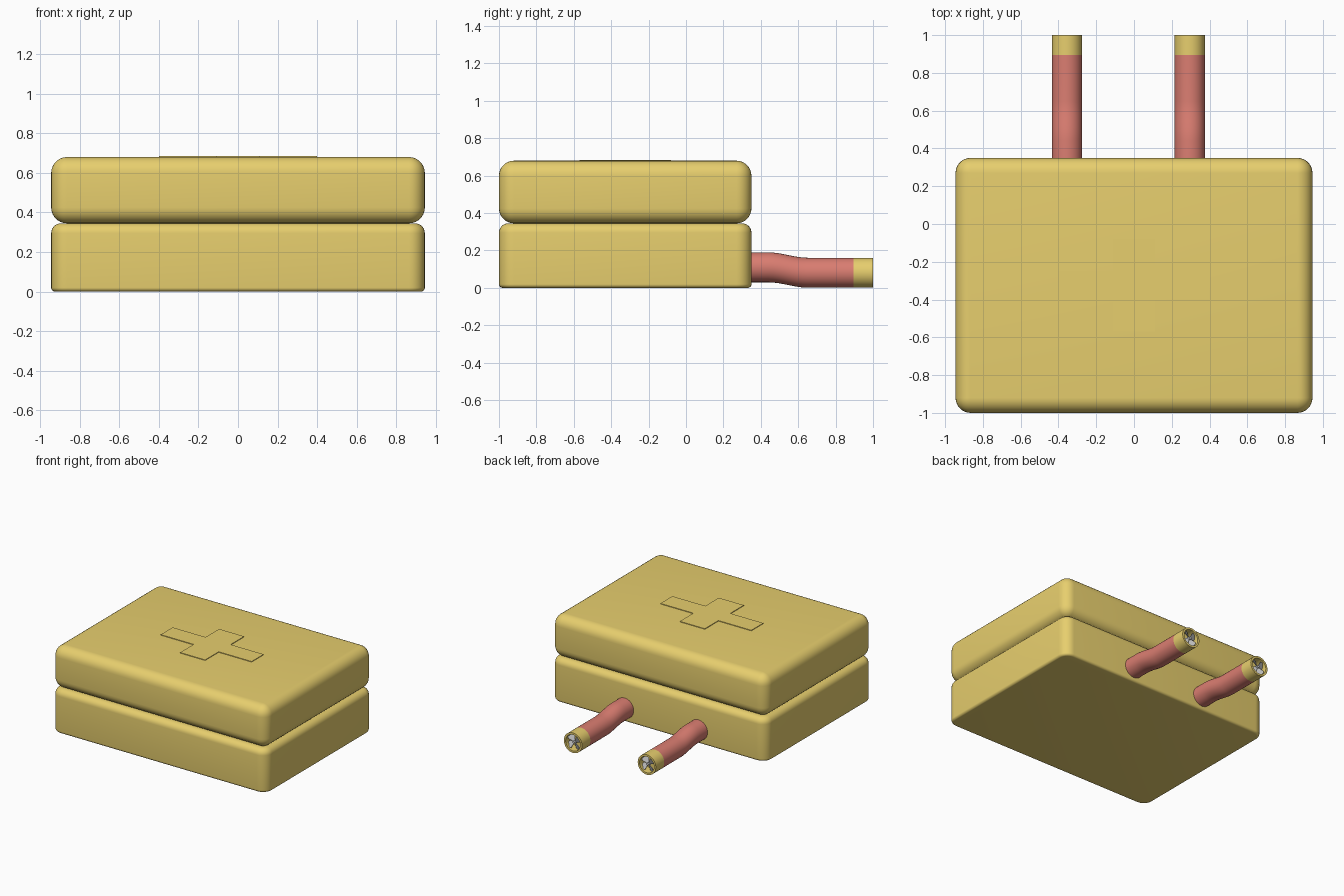
import bpy, bmesh, math
from mathutils import Vector, Matrix

if "Cube" in bpy.data.objects:
    bpy.data.objects.remove(bpy.data.objects["Cube"])


def material(name, rgb):
    m = bpy.data.materials.new(name)
    m.diffuse_color = (*rgb, 1)
    m.use_nodes = True
    m.node_tree.nodes["Principled BSDF"].inputs["Base Color"].default_value = m.diffuse_color
    return m


GOLD = material("gold", (0.80, 0.62, 0.155))
RED = material("red", (0.70, 0.205, 0.165))


def finish(bm, name, mat=None, angle=35):
    bmesh.ops.remove_doubles(bm, verts=bm.verts, dist=0.0004)
    bmesh.ops.recalc_face_normals(bm, faces=bm.faces)
    me = bpy.data.meshes.new(name)
    bm.to_mesh(me)
    bm.free()
    ob = bpy.data.objects.new(name, me)
    bpy.context.collection.objects.link(ob)
    if mat:
        me.materials.append(mat)
    bpy.ops.object.select_all(action='DESELECT')
    ob.select_set(True)
    bpy.context.view_layer.objects.active = ob
    bpy.ops.object.shade_smooth_by_angle(angle=math.radians(angle))
    return ob


def bridge(bm, a, b):
    n = len(a)
    for i in range(n):
        bm.faces.new((a[i], a[(i + 1) % n], b[(i + 1) % n], b[i]))


HX, HY, CY, SEG = 0.945, 0.675, -0.325, 7


def rounded_box(name, z0, z1, r_bottom, r_top, r_corner):
    # stack of inset rounded rectangles, with quarter-round top and bottom rims
    q = [i / SEG * math.pi / 2 for i in range(SEG + 1)]
    prof = [(r_bottom * (1 - math.sin(a)), z0 + r_bottom * (1 - math.cos(a))) for a in q]
    prof += [(r_top * (1 - math.cos(a)), z1 - r_top * (1 - math.sin(a))) for a in q]
    bm = bmesh.new()
    rings = []
    for inset, z in prof:
        r = max(r_corner - inset, 0.0)
        ring = []
        for k, (sx, sy) in enumerate(((1, 1), (-1, 1), (-1, -1), (1, -1))):
            for a in q:
                t = a + k * math.pi / 2
                ring.append(bm.verts.new((sx * (HX - inset - r) + r * math.cos(t),
                                          CY + sy * (HY - inset - r) + r * math.sin(t), z)))
        rings.append(ring)
    for a, b in zip(rings, rings[1:]):
        bridge(bm, a, b)
    bm.faces.new(rings[0])
    bm.faces.new(rings[-1])
    return finish(bm, name, GOLD)


rounded_box("lower_case", 0.0, 0.345, 0.02, 0.05, 0.08)
rounded_box("upper_case", 0.345, 0.68, 0.08, 0.08, 0.08)

# raised plus on the lid
bm = bmesh.new()
lx, ly, wx, wy = 0.40, 0.245, 0.11, 0.075
quarter = [(lx, wy), (wx, wy), (wx, ly)]
outline = (quarter + [(-x, y) for x, y in reversed(quarter)]
           + [(-x, -y) for x, y in quarter] + [(x, -y) for x, y in reversed(quarter)])
low = [bm.verts.new((x, CY + y, 0.675)) for x, y in outline]
high = [bm.verts.new((x, CY + y, 0.685)) for x, y in outline]
bridge(bm, low, high)
bm.faces.new(low)
bm.faces.new(high)
finish(bm, "lid_plus", GOLD)


def tube(name, x, stations, mat):
    # sweep of (y, z, radius) circles, standing upright in the xz plane
    bm = bmesh.new()
    n = 32
    rings = [[bm.verts.new((x + r * math.cos(2 * math.pi * i / n), y,
                            z + r * math.sin(2 * math.pi * i / n))) for i in range(n)]
             for y, z, r in stations]
    for a, b in zip(rings, rings[1:]):
        bridge(bm, a, b)
    bm.faces.new(rings[0])
    bm.faces.new(rings[-1])
    return finish(bm, name, mat)


def fan(name, x, z, y):
    # hub and four pitched blades
    bm = bmesh.new()
    bmesh.ops.create_cone(bm, cap_ends=True, segments=16, radius1=0.014, radius2=0.010,
                          depth=0.03, matrix=Matrix.Rotation(-math.pi / 2, 4, 'X'))
    for k in range(4):
        spin = Matrix.Rotation(k * math.pi / 2 + math.pi / 5, 4, 'Y')
        pitch = Matrix.Rotation(math.radians(30), 4, 'Z')
        pts = [(-0.008, 0.008), (-0.03, 0.045), (-0.02, 0.06),
               (0.02, 0.06), (0.03, 0.045), (0.008, 0.008)]
        layers = [[bm.verts.new(spin @ pitch @ Vector((px, d, pz))) for px, pz in pts]
                  for d in (-0.002, 0.002)]
        bridge(bm, *layers)
        for layer in layers:
            bm.faces.new(layer)
    bmesh.ops.translate(bm, verts=bm.verts, vec=(x, y, z))
    return finish(bm, name)


# two bent hoses with hollow gold tips and fans
R = 0.08
for side, x in (("left", -0.355), ("right", 0.295)):
    bend = []
    for i in range(9):
        t = i / 8
        bend.append((0.44 + 0.21 * t, 0.11 - 0.029 * t * t * (3 - 2 * t), R))
    tube(side + "_hose", x, [(0.28, 0.11, R)] + bend + [(0.895, 0.081, R)], RED)
    tube(side + "_hose_tip", x, [(0.895, 0.081, R), (1.0, 0.081, R),
                                 (1.0, 0.081, 0.064), (0.93, 0.081, 0.064)], GOLD)
    fan(side + "_fan", x, 0.081, 0.978)
